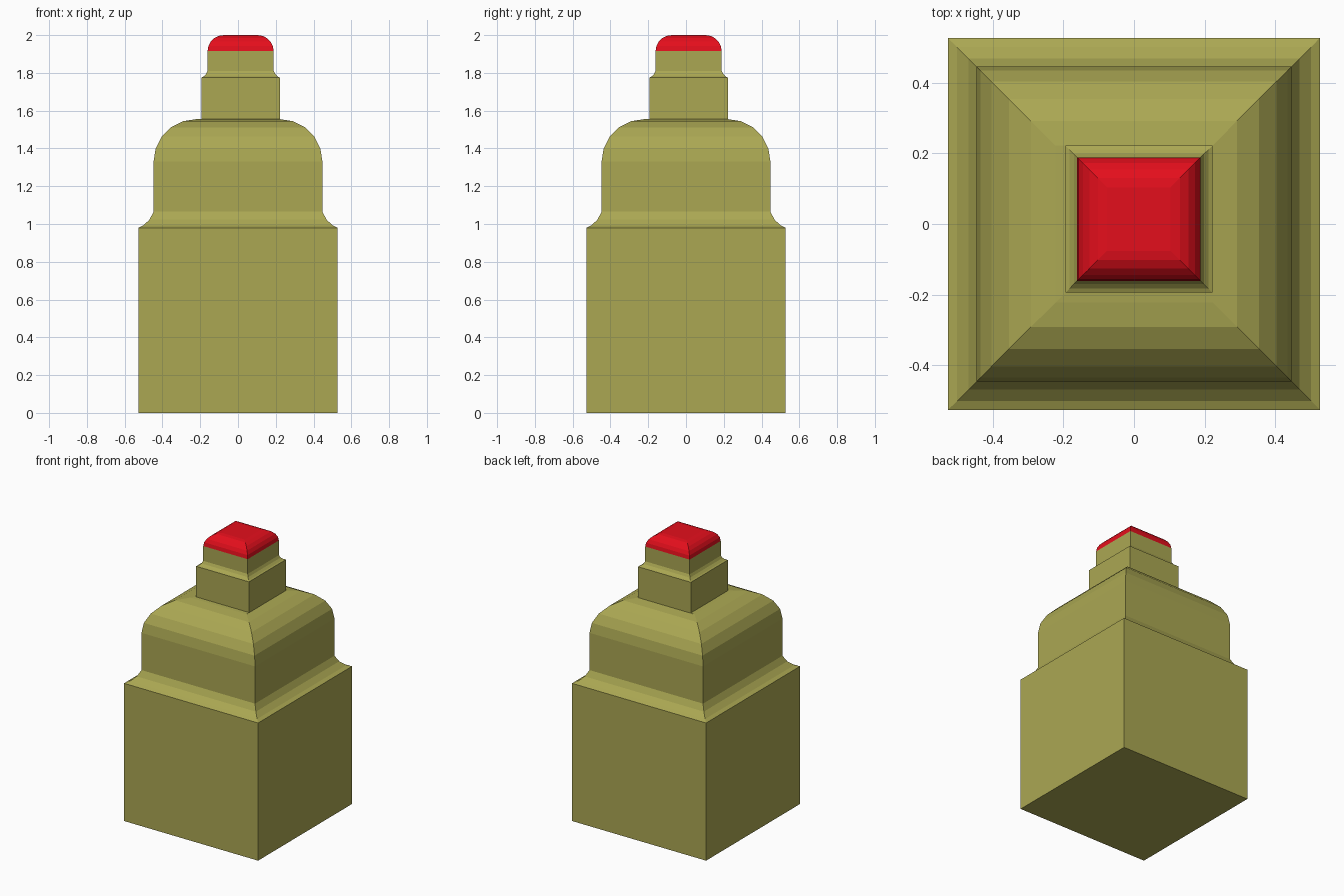
import bpy, bmesh
from math import sin, cos, radians

if "Cube" in bpy.data.objects:
    bpy.data.objects.remove(bpy.data.objects["Cube"])

OFF = 0.014  # the neck and cap sit slightly off centre


def material(name, color):
    m = bpy.data.materials.new(name)
    m.diffuse_color = color
    m.use_nodes = True
    m.node_tree.nodes["Principled BSDF"].inputs["Base Color"].default_value = m.diffuse_color
    return m


def cove(outer, z, r, height):
    """Shallow concave step inward and up, starting at (outer, z)."""
    steps = ((0, 0), (0.32, 0.14), (0.73, 0.5), (1, 1))
    return [(outer - r * u, z + height * v) for u, v in steps]


def dome(outer, z, r, height, n=5):
    """Convex rounded shoulder inward and up, starting at (outer, z)."""
    return [(outer - r * (1 - cos(radians(90 * i / n))),
             z + height * sin(radians(90 * i / n))) for i in range(n + 1)]


def square_loft(name, sections, mat, bottom=False, top=False):
    """Loft square sections given as (half width, z, centre offset)."""
    bm = bmesh.new()
    rings = [[bm.verts.new((c + sx * h, c + sy * h, z))
              for sx, sy in ((-1, -1), (1, -1), (1, 1), (-1, 1))]
             for h, z, c in sections]
    for a, b in zip(rings, rings[1:]):
        for i in range(4):
            j = (i + 1) % 4
            bm.faces.new((a[i], a[j], b[j], b[i]))
    if bottom:
        bm.faces.new(rings[0][::-1])
    if top:
        bm.faces.new(rings[-1])
    me = bpy.data.meshes.new(name)
    bm.to_mesh(me)
    bm.free()
    me.materials.append(mat)
    ob = bpy.data.objects.new(name, me)
    bpy.context.collection.objects.link(ob)
    return ob


olive = material("olive", (0.407, 0.39, 0.086, 1))
red = material("red", (0.775, 0.0045, 0.0116, 1))

# Bottle body: square base, coved step, rounded shoulder, closing onto the neck
body = [(0.528, 0)] + cove(0.528, 0.98, 0.081, 0.085) + dome(0.447, 1.33, 0.225, 0.225)
square_loft("bottle_body", [(h, z, 0) for h, z in body] + [(0.208, 1.557, OFF)],
            olive, bottom=True)

# Neck: collar with a small coved step up to the cap
neck = [(0.208, 1.557)] + cove(0.208, 1.775, 0.033, 0.035) + [(0.175, 1.915)]
square_loft("bottle_neck", [(h, z, OFF) for h, z in neck], olive)

# Red cap with rounded top edge
square_loft("cap", [(h, z, OFF) for h, z in dome(0.175, 1.915, 0.085, 0.085)],
            red, top=True)
